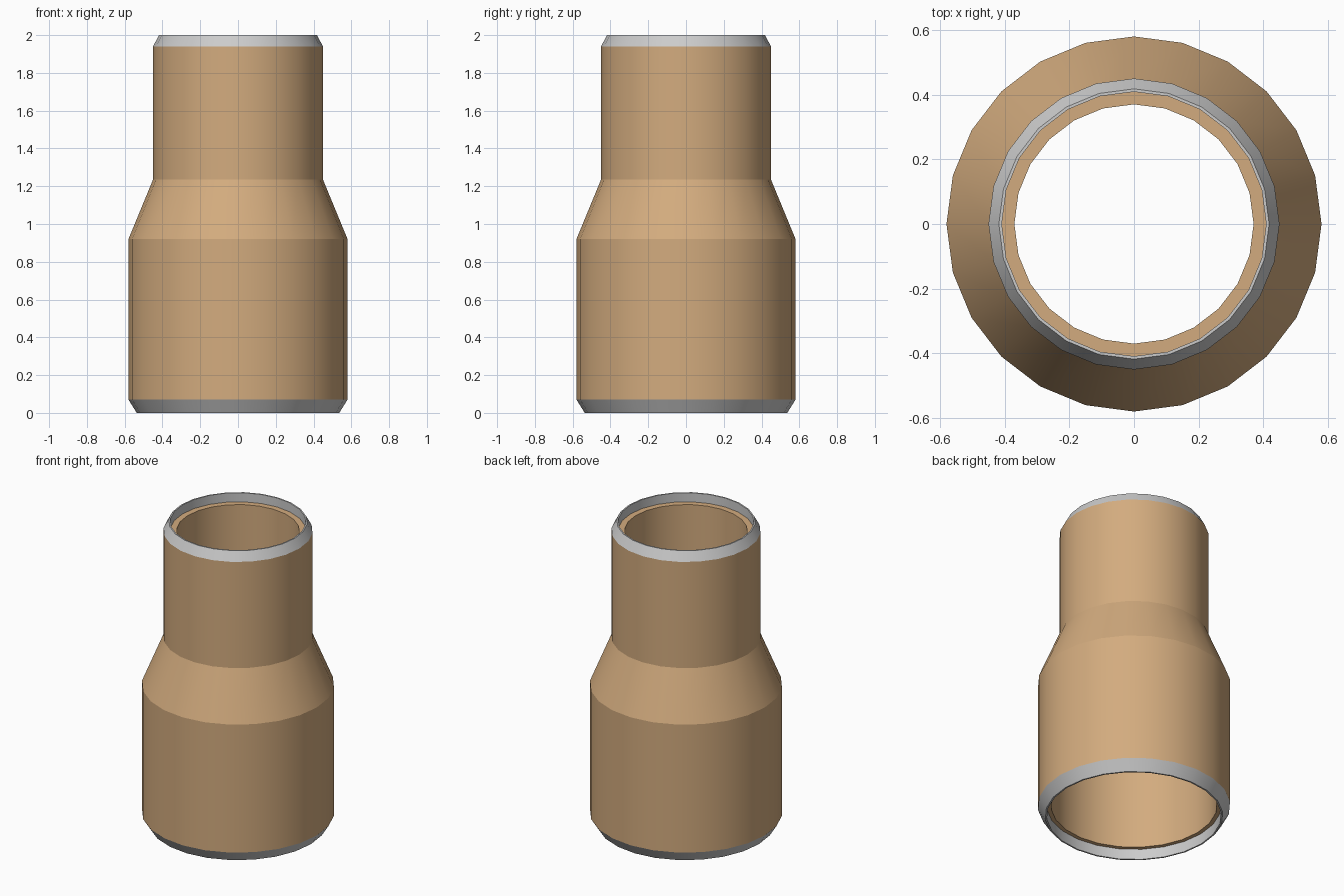
import bpy, bmesh
from math import sin, cos, tau, radians

if "Cube" in bpy.data.objects:
    bpy.data.objects.remove(bpy.data.objects["Cube"])

SIDES = 24


def lathe(name, profile, material=None):
    """Revolve a closed (radius, z) profile around the z axis."""
    bm = bmesh.new()
    rings = [[bm.verts.new((r * cos(tau * i / SIDES), r * sin(tau * i / SIDES), z))
              for i in range(SIDES)] for r, z in profile]
    for k, a in enumerate(rings):
        b = rings[(k + 1) % len(rings)]
        for i in range(SIDES):
            j = (i + 1) % SIDES
            bm.faces.new((a[i], a[j], b[j], b[i]))
    bmesh.ops.recalc_face_normals(bm, faces=bm.faces)
    mesh = bpy.data.meshes.new(name)
    bm.to_mesh(mesh)
    bm.free()
    obj = bpy.data.objects.new(name, mesh)
    bpy.context.collection.objects.link(obj)
    if material:
        mesh.materials.append(material)
    bpy.ops.object.select_all(action='DESELECT')
    obj.select_set(True)
    bpy.context.view_layer.objects.active = obj
    bpy.ops.object.shade_smooth_by_angle(angle=radians(20))
    return obj


tan = bpy.data.materials.new("tan_paint")
tan.diffuse_color = (0.65, 0.41, 0.21, 1)
tan.use_nodes = True
tan.node_tree.nodes["Principled BSDF"].inputs["Base Color"].default_value = tan.diffuse_color

# Reducer wall: wide lower pipe, taper, narrow upper pipe, hollow inside
lathe("reducer_body", [
    (0.58, 0.07), (0.58, 0.92), (0.45, 1.235), (0.45, 1.94),
    (0.37, 1.94), (0.37, 1.22), (0.50, 0.905), (0.50, 0.07)], tan)

# Bare metal bevelled lips at both ends
lathe("top_bevel", [(0.45, 1.94), (0.418, 2.0), (0.409, 2.0), (0.409, 1.94)])
lathe("bottom_bevel", [(0.58, 0.07), (0.536, 0.0), (0.526, 0.0), (0.526, 0.07)])
